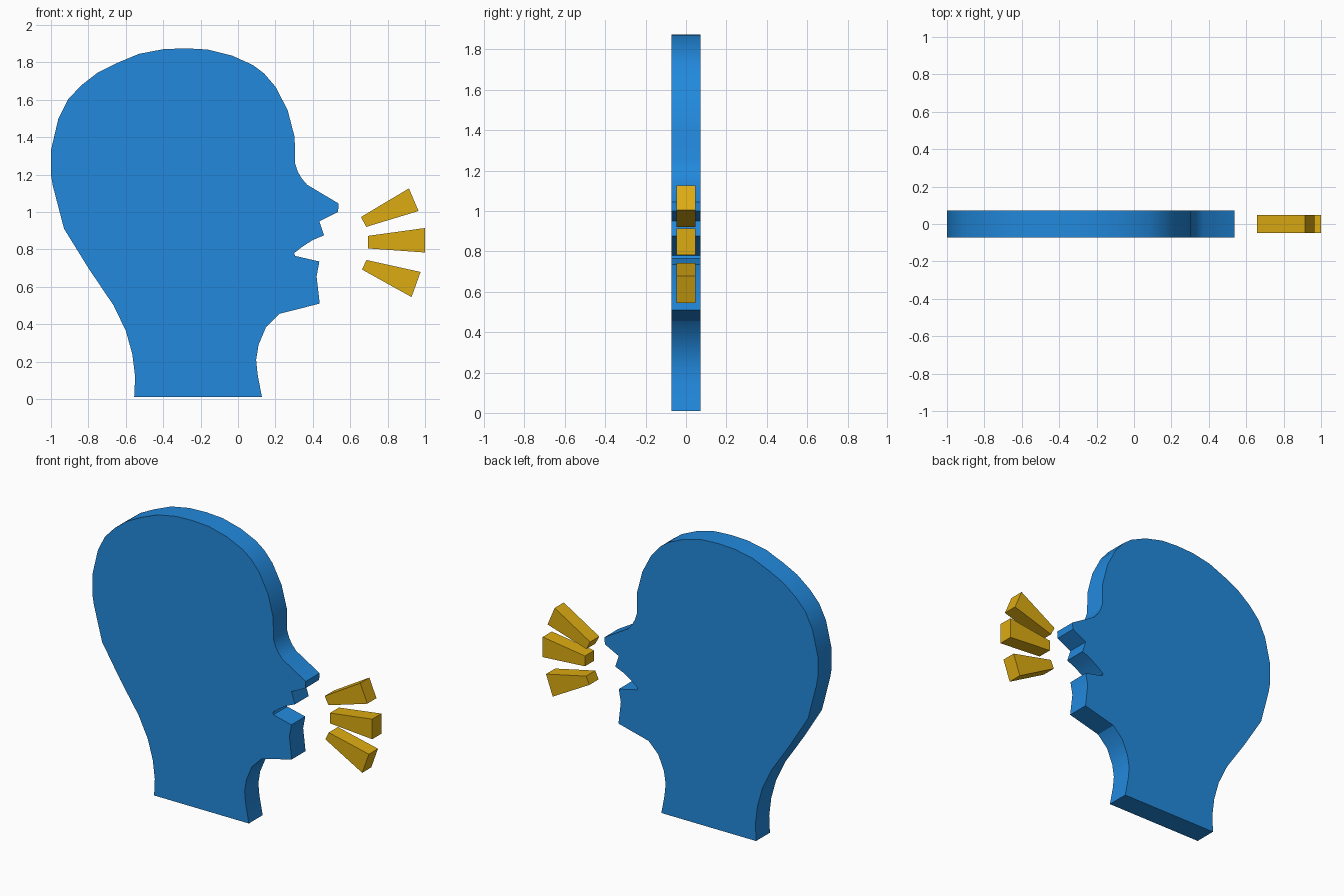
import bpy, bmesh, math


def material(name, color):
    m = bpy.data.materials.new(name)
    m.diffuse_color = (*color, 1)
    return m


def extrude_profile(name, profile, half, mat):
    """Solid from an x-z outline, centred on y = 0."""
    bm = bmesh.new()
    face = bm.faces.new([bm.verts.new((x, -half, z)) for x, z in profile])
    solid = bmesh.ops.extrude_face_region(bm, geom=[face])
    moved = [g for g in solid["geom"] if isinstance(g, bmesh.types.BMVert)]
    bmesh.ops.translate(bm, verts=moved, vec=(0, 2 * half, 0))
    bmesh.ops.recalc_face_normals(bm, faces=bm.faces)
    mesh = bpy.data.meshes.new(name)
    bm.to_mesh(mesh)
    bm.free()
    mesh.materials.append(mat)
    obj = bpy.data.objects.new(name, mesh)
    bpy.context.collection.objects.link(obj)
    return obj


blue = material("blue", (0.016, 0.25, 0.72))
gold = material("gold", (0.72, 0.41, 0.006))

# Head silhouette: back of neck, skull, face, throat
nape = [(-0.555, 0.01), (-0.55, 0.12), (-0.565, 0.24), (-0.60, 0.365),
        (-0.665, 0.50), (-0.80, 0.70), (-0.93, 0.91)]
skull = [(-0.99, 1.14), (-1.0, 1.2), (-1.0, 1.33), (-0.96, 1.50),
         (-0.91, 1.60), (-0.84, 1.675), (-0.75, 1.745), (-0.65, 1.795),
         (-0.53, 1.845), (-0.40, 1.87), (-0.28, 1.875), (-0.16, 1.868),
         (-0.03, 1.835), (0.08, 1.785), (0.14, 1.74), (0.20, 1.67),
         (0.265, 1.545), (0.303, 1.40)]
face = [(0.305, 1.26), (0.32, 1.215), (0.34, 1.18), (0.37, 1.145),
        (0.538, 1.045), (0.535, 1.0), (0.435, 0.95), (0.46, 0.875),
        (0.40, 0.85), (0.345, 0.815), (0.30, 0.78), (0.305, 0.765),
        (0.435, 0.735), (0.42, 0.655), (0.437, 0.51)]
throat = [(0.22, 0.455), (0.15, 0.385), (0.11, 0.29), (0.097, 0.21),
          (0.105, 0.13), (0.128, 0.01)]
head = extrude_profile("head", nape + skull + face + throat, 0.071, blue)
bpy.context.view_layer.objects.active = head
head.select_set(True)
bpy.ops.object.shade_smooth_by_angle(angle=math.radians(30))

# Three tapered sound rays in front of the mouth
rays = {
    "upper_sound_ray": [(0.658, 0.973), (0.914, 1.126), (0.965, 1.005), (0.685, 0.92)],
    "middle_sound_ray": [(0.695, 0.872), (1.0, 0.914), (1.0, 0.783), (0.695, 0.805)],
    "lower_sound_ray": [(0.687, 0.743), (0.976, 0.679), (0.928, 0.545), (0.663, 0.692)],
}
for name, outline in rays.items():
    extrude_profile(name, outline, 0.047, gold)
